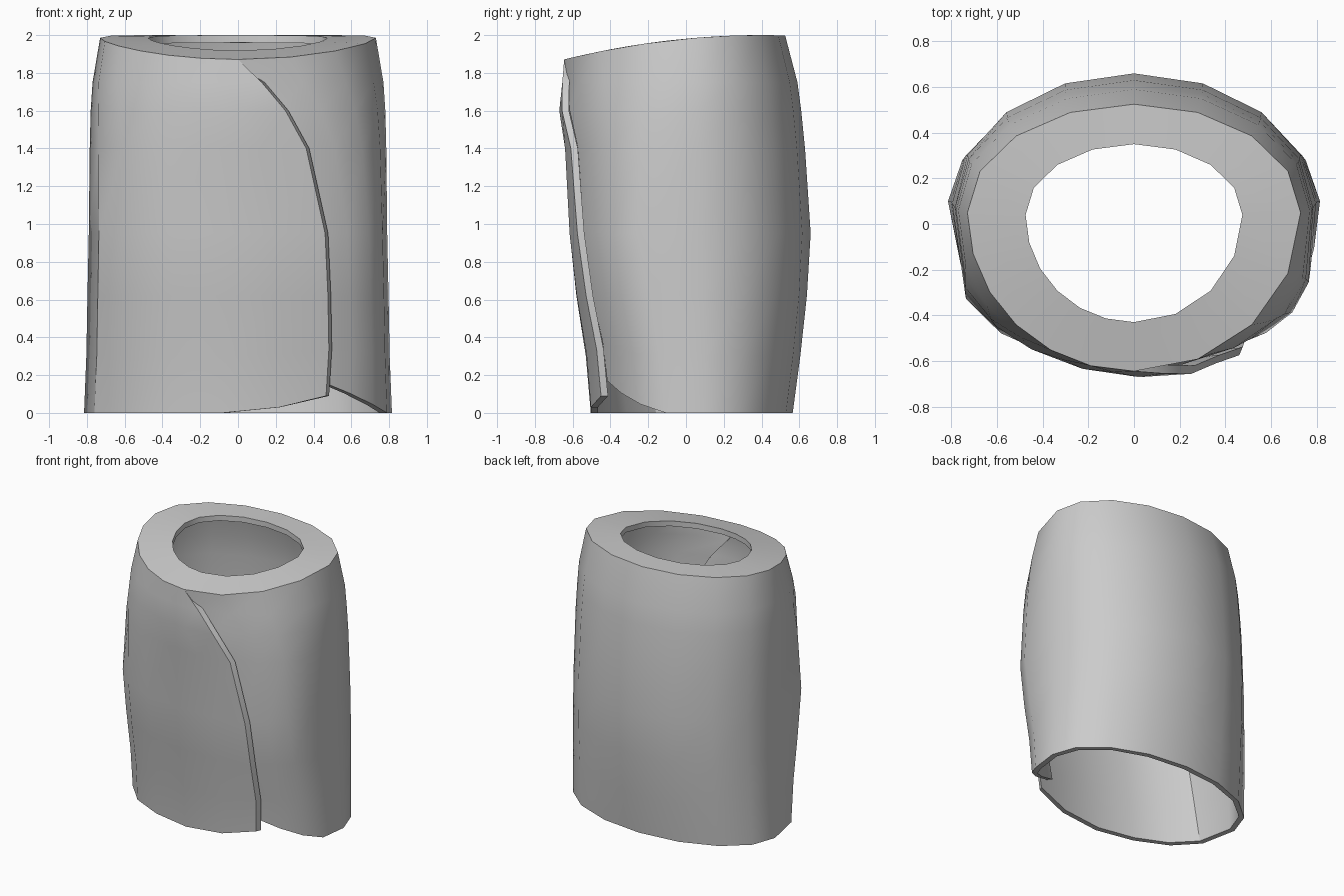
import bpy, bmesh
from math import sin, cos, asin, pi, radians
from mathutils import Vector

cube = bpy.data.objects.get("Cube")
if cube:
    bpy.data.objects.remove(cube)

# Levels: height, half width, centre y, front y, back y, front roundness, seam x
LEVELS = [
    (0.00, 0.815, 0.10, -0.485, 0.565, 0.75, 0.49),
    (0.30, 0.803, 0.10, -0.51, 0.605, 0.65, 0.505),
    (0.62, 0.797, 0.09, -0.56, 0.64, 0.57, 0.50),
    (0.95, 0.79, 0.08, -0.595, 0.66, 0.5, 0.485),
    (1.40, 0.785, 0.07, -0.61, 0.63, 0.62, 0.385),
    (1.60, 0.78, 0.06, -0.635, 0.61, 0.75, 0.275),
    (1.75, 0.77, 0.06, -0.63, 0.59, 0.85, 0.14),
    (2.00, 0.73, 0.05, -0.645, 0.525, 1.0, 0.0),
]
OPENING = (2.00, 0.475, 0.04, -0.43, 0.35, 1.0, 0.0)
SIDES = 4 + 8 + 6      # under panel, back, overlapping panel
LAP = 0.06             # how far the overlapping panel stands out
WALL = 0.04            # cloth thickness


def top_height(y):
    return 2 - 0.118 * (0.4 - y) ** 2


def ring(level, inset=0.0, top=False):
    """One open loop from the under edge round the back to the flap edge."""
    z, a, c, front, back, power, seam = level
    s = asin(seam / a)
    start = s - (0 if top else radians(5))
    lap = LAP * min(1, (2 - z) / 0.4)
    points = []
    for i in range(SIDES + 1):
        under = max(0, 1 - i / 3)
        flap = max(0, (i - 12) / 6)
        if i < 4:
            t = start + (pi / 2 - start) * i / 4
        elif i <= 12:
            t = pi / 2 + pi * (i - 4) / 8
        else:
            t = 1.5 * pi + (pi / 2 + s) * flap
        k = cos(t)
        y = c - (c - front) * k ** power if k > 1e-6 else c - (back - c) * k
        p = Vector((a * sin(t), y, 0))
        out = Vector((p.x, p.y - c, 0)).normalized()
        if not top:
            # the flap edge leans so its cut face shows from the front
            out = out.lerp(Vector((-0.4, -0.92, 0)), flap ** 3)
        p += out * (lap * flap ** 2.5 - inset)
        if top:
            p.z = top_height(p.y) - inset
        else:
            hem = 0.17 * under ** 1.2 + 0.09 * max(0, flap * 3 - 2) ** 1.6
            p.z = z + hem * max(0, 1 - z / 0.5)
        points.append(p)
    return points


outer = [ring(l, top=l is LEVELS[-1]) for l in LEVELS]
lip = [ring(OPENING, top=True),
       [p - Vector((0, 0, WALL)) for p in ring(OPENING, top=True)]]
inner = [ring(l, WALL, l is LEVELS[-1]) for l in reversed(LEVELS)]

# Wrapped skirt shell: outside, rim, inside and hem form one closed loop of rings
bm = bmesh.new()
rings = [[bm.verts.new(p) for p in r] for r in outer + lip + inner]
n = len(rings)
for j in range(n):
    lower, upper = rings[j], rings[(j + 1) % n]
    for i in range(SIDES):
        bm.faces.new((lower[i], lower[i + 1], upper[i + 1], upper[i]))

# Edge strips along the under panel and the flap
for col in (0, SIDES):
    for j in range(len(outer) - 1):
        k = n - 1 - j
        bm.faces.new((rings[j][col], rings[j + 1][col],
                      rings[k - 1][col], rings[k][col]))
bmesh.ops.remove_doubles(bm, verts=bm.verts, dist=0.0005)
bmesh.ops.recalc_face_normals(bm, faces=bm.faces)
mesh = bpy.data.meshes.new("wrap_skirt")
bm.to_mesh(mesh)
bm.free()

skirt = bpy.data.objects.new("wrap_skirt", mesh)
bpy.context.collection.objects.link(skirt)

# Plain grey cloth
cloth = bpy.data.materials.new("grey_cloth")
cloth.use_nodes = True
grey = (0.6, 0.6, 0.6, 1)
cloth.diffuse_color = grey
cloth.node_tree.nodes["Principled BSDF"].inputs["Base Color"].default_value = grey
mesh.materials.append(cloth)

bpy.ops.object.select_all(action="DESELECT")
skirt.select_set(True)
bpy.context.view_layer.objects.active = skirt
bpy.ops.object.shade_smooth_by_angle(angle=radians(32))
